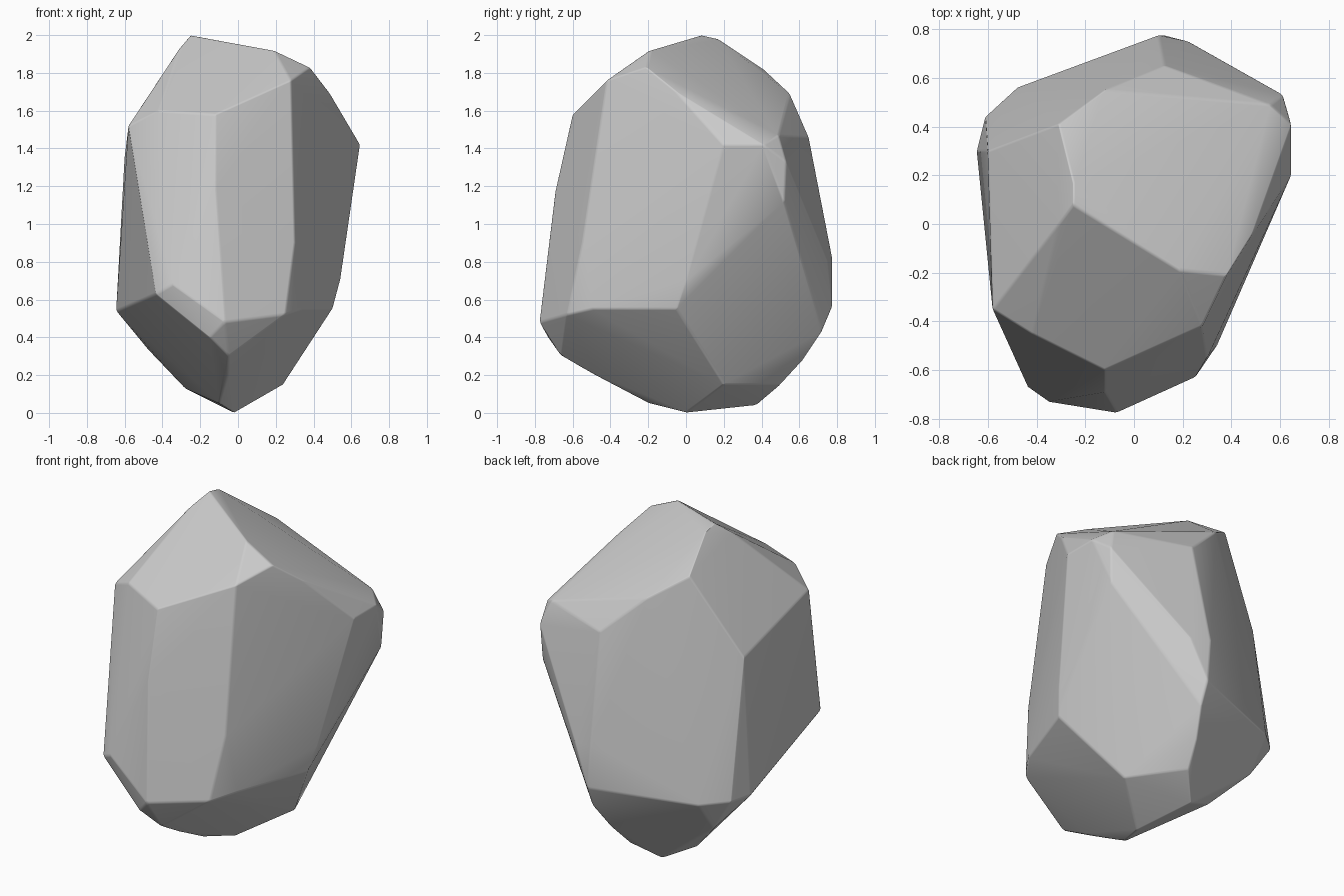
import bpy, bmesh
from math import radians

# Key corners of the chipped stone, grouped from top to bottom
crown = [(-.25, .08, 2), (-.25, .17, 1.98), (-.31, 0, 1.93), (.19, -.19, 1.92), (.38, -.21, 1.83),
         (-.31, .41, 1.82), (.28, -.42, 1.76), (.48, -.05, 1.7), (-.12, .55, 1.69)]
shoulder = [(-.12, -.6, 1.58), (-.42, -.45, 1.6), (-.58, -.35, 1.52), (.125, .65, 1.46),
            (.56, .49, 1.47), (.645, .41, 1.42), (.645, .2, 1.42), (.61, .53, 1.33),
            (-.6, .3, 1.36), (-.12, -.69, 1.18), (.6, .52, 1.12)]
belt = [(.1, .775, .82), (.12, .775, .56), (.22, .75, .8), (-.48, .56, .53), (-.61, .44, .54),
        (-.645, .3, .54), (-.435, -.67, .63), (-.35, -.73, .68), (-.07, -.775, .48),
        (.25, -.63, .52), (.34, -.5, .55), (.3, -.55, .9), (.5, -.05, .55), (.54, 0, .7)]
base = [(-.05, -.66, .3), (-.15, -.73, .4), (.24, .2, .15), (-.02, 0, 0), (-.1, .37, .04),
        (-.1, -.2, .05), (-.05, -.48, .2), (.03, .5, .15), (.12, .72, .43), (.07, .62, .28),
        (-.28, .3, .13), (-.48, .42, .34)]

# Wrap the corners in a faceted convex skin
bm = bmesh.new()
for p in crown + shoulder + belt + base:
    bm.verts.new(p)
hull = bmesh.ops.convex_hull(bm, input=bm.verts)
loose = {g for g in hull["geom_interior"] + hull["geom_unused"] if isinstance(g, bmesh.types.BMVert)}
bmesh.ops.delete(bm, geom=list(loose), context='VERTS')
bmesh.ops.recalc_face_normals(bm, faces=bm.faces)
mesh = bpy.data.meshes.new("rock")
bm.to_mesh(mesh)
bm.free()
mesh.shade_smooth()
rock = bpy.data.objects.new("rock", mesh)
bpy.context.collection.objects.link(rock)

# Slightly worn edges, with flat-looking facets
bevel = rock.modifiers.new("worn_edges", 'BEVEL')
bevel.width = 0.015
bevel.segments = 2
bevel.limit_method = 'ANGLE'
bevel.angle_limit = radians(14)
rock.modifiers.new("facet_shading", 'WEIGHTED_NORMAL')
